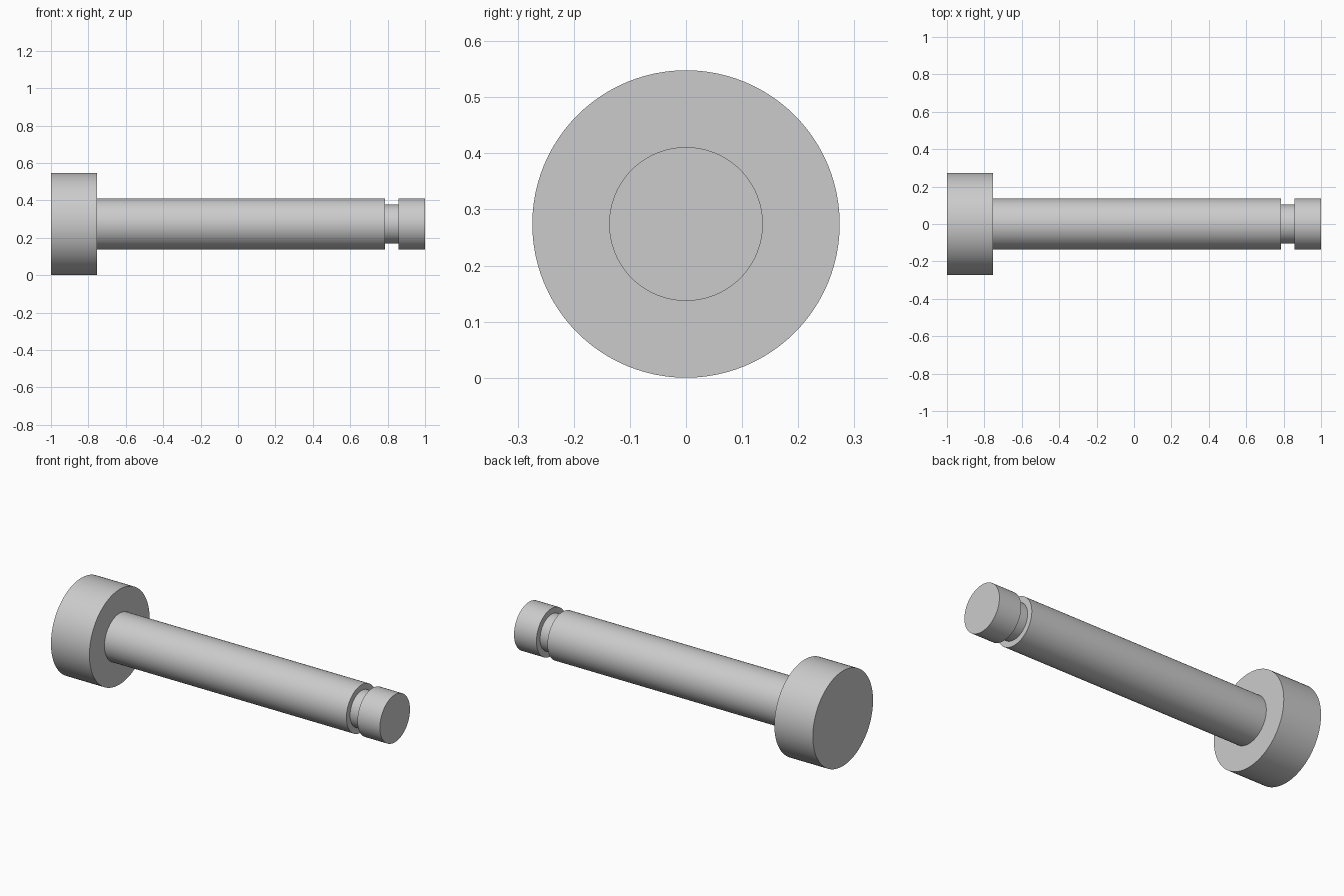
import bpy, bmesh, math
from mathutils import Matrix, Vector

cube = bpy.data.objects.get("Cube")
if cube:
    bpy.data.objects.remove(cube, do_unlink=True)

SEGMENTS = 96
HEAD_R, SHAFT_R, GROOVE_R = 0.274, 0.137, 0.104
HEAD_END, GROOVE_START, GROOVE_END = -0.755, 0.787, 0.857

# Plain steel
steel = bpy.data.materials.new("steel_grey")
steel.use_nodes = True
grey = (0.6, 0.6, 0.6, 1)
steel.diffuse_color = grey
steel.node_tree.nodes["Principled BSDF"].inputs["Base Color"].default_value = grey

# Stepped outline along the axis: head, shaft, retaining groove, tip
profile = [
    (-1, HEAD_R), (HEAD_END, HEAD_R),
    (HEAD_END, SHAFT_R), (GROOVE_START, SHAFT_R),
    (GROOVE_START, GROOVE_R), (GROOVE_END, GROOVE_R),
    (GROOVE_END, SHAFT_R), (1, SHAFT_R),
]

# Turn the outline into one closed solid
bm = bmesh.new()
rings = []
for x, r in profile:
    angles = [2 * math.pi * i / SEGMENTS for i in range(SEGMENTS)]
    rings.append([bm.verts.new((x, r * math.cos(a), r * math.sin(a))) for a in angles])
for a, b in zip(rings, rings[1:]):
    for i in range(SEGMENTS):
        j = (i + 1) % SEGMENTS
        bm.faces.new((a[i], a[j], b[j], b[i]))
# Flat end caps
bm.faces.new(rings[0])
bm.faces.new(rings[-1])
bmesh.ops.recalc_face_normals(bm, faces=bm.faces)

mesh = bpy.data.meshes.new("headed_pin")
bm.to_mesh(mesh)
bm.free()
mesh.materials.append(steel)
pin = bpy.data.objects.new("headed_pin", mesh)
pin.location.z = HEAD_R
bpy.context.collection.objects.link(pin)

# Smooth round walls, crisp steps
bpy.ops.object.select_all(action="DESELECT")
pin.select_set(True)
bpy.context.view_layer.objects.active = pin
bpy.ops.object.shade_smooth_by_angle(angle=math.radians(30))
